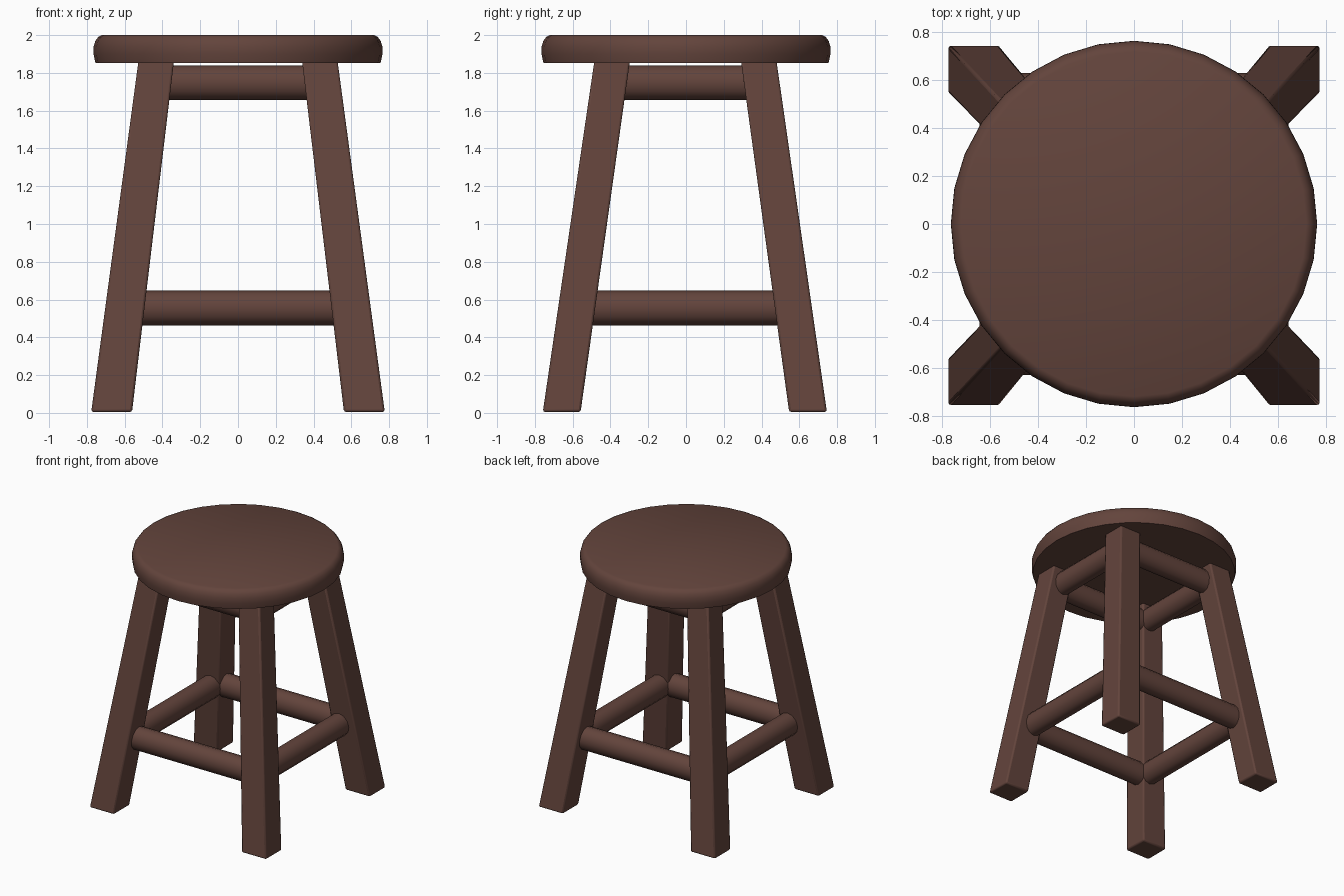
import bpy, bmesh, math
from mathutils import Vector

if "Cube" in bpy.data.objects:
    bpy.data.objects.remove(bpy.data.objects["Cube"])

wood = bpy.data.materials.new("dark brown wood")
wood.diffuse_color = (0.125, 0.058, 0.045, 1)
wood.use_nodes = True
wood.node_tree.nodes["Principled BSDF"].inputs["Base Color"].default_value = wood.diffuse_color


def finish(name, bm, bevel=0.0, angle=35):
    bmesh.ops.recalc_face_normals(bm, faces=bm.faces)
    me = bpy.data.meshes.new(name)
    bm.to_mesh(me)
    bm.free()
    me.materials.append(wood)
    ob = bpy.data.objects.new(name, me)
    bpy.context.collection.objects.link(ob)
    if bevel:
        mod = ob.modifiers.new("soft edges", 'BEVEL')
        mod.width, mod.segments = bevel, 2
    bpy.ops.object.select_all(action='DESELECT')
    ob.select_set(True)
    bpy.context.view_layer.objects.active = ob
    bpy.ops.object.shade_smooth_by_angle(angle=math.radians(angle))
    return ob


def loft(name, rings, bevel=0.0, angle=35):
    """Join rings of points into a capped solid."""
    bm = bmesh.new()
    vs = [[bm.verts.new(p) for p in r] for r in rings]
    n = len(rings[0])
    for a, b in zip(vs, vs[1:]):
        for i in range(n):
            j = (i + 1) % n
            bm.faces.new((a[i], a[j], b[j], b[i]))
    bm.faces.new(vs[0][::-1])
    bm.faces.new(vs[-1])
    return finish(name, bm, bevel, angle)


# Round seat with flat underside and rounded rim
profile = [(0.755, 1.853), (0.765, 1.90), (0.764, 1.94), (0.755, 1.97),
           (0.74, 1.99), (0.72, 2.0)]
loft("seat", [[(r * math.cos(t), r * math.sin(t), z)
               for t in (math.tau * i / 32 for i in range(32))]
              for r, z in profile], angle=50)


# Splayed square legs
def rect(cx, cy, hx, hy, z):
    return [(cx + sx * hx, cy + sy * hy, z)
            for sx, sy in ((-1, -1), (1, -1), (1, 1), (-1, 1))]


for sx, side in ((-1, "left"), (1, "right")):
    for sy, end in ((-1, "front"), (1, "back")):
        loft(f"{end}_{side}_leg",
             [rect(sx * 0.669, sy * 0.652 - 0.006, 0.108, 0.1, 0.005),
              rect(sx * 0.432, sy * 0.387 - 0.003, 0.094, 0.094, 1.87)],
             bevel=0.012)


# Rounded rails between the legs
def rail(name, axis, offset, half, z, hw, hh):
    ring = [(hw * math.cos(t), hh * math.sin(t))
            for t in (math.tau * i / 12 for i in range(12))]
    rings = []
    for e in (-half, half):
        rings.append([(e, offset + u, z + v) if axis == "x"
                      else (offset + u, e, z + v) for u, v in ring])
    loft(name, rings, angle=40)


for level, z, ox, oy in (("lower", 0.555, 0.565, 0.55), ("upper", 1.748, 0.42, 0.375)):
    for s, end, side in ((-1, "front", "left"), (1, "back", "right")):
        rail(f"{level}_{end}_rail", "x", s * oy, ox, z, 0.08, 0.092)
        rail(f"{level}_{side}_rail", "y", s * ox, oy, z, 0.08, 0.092)
